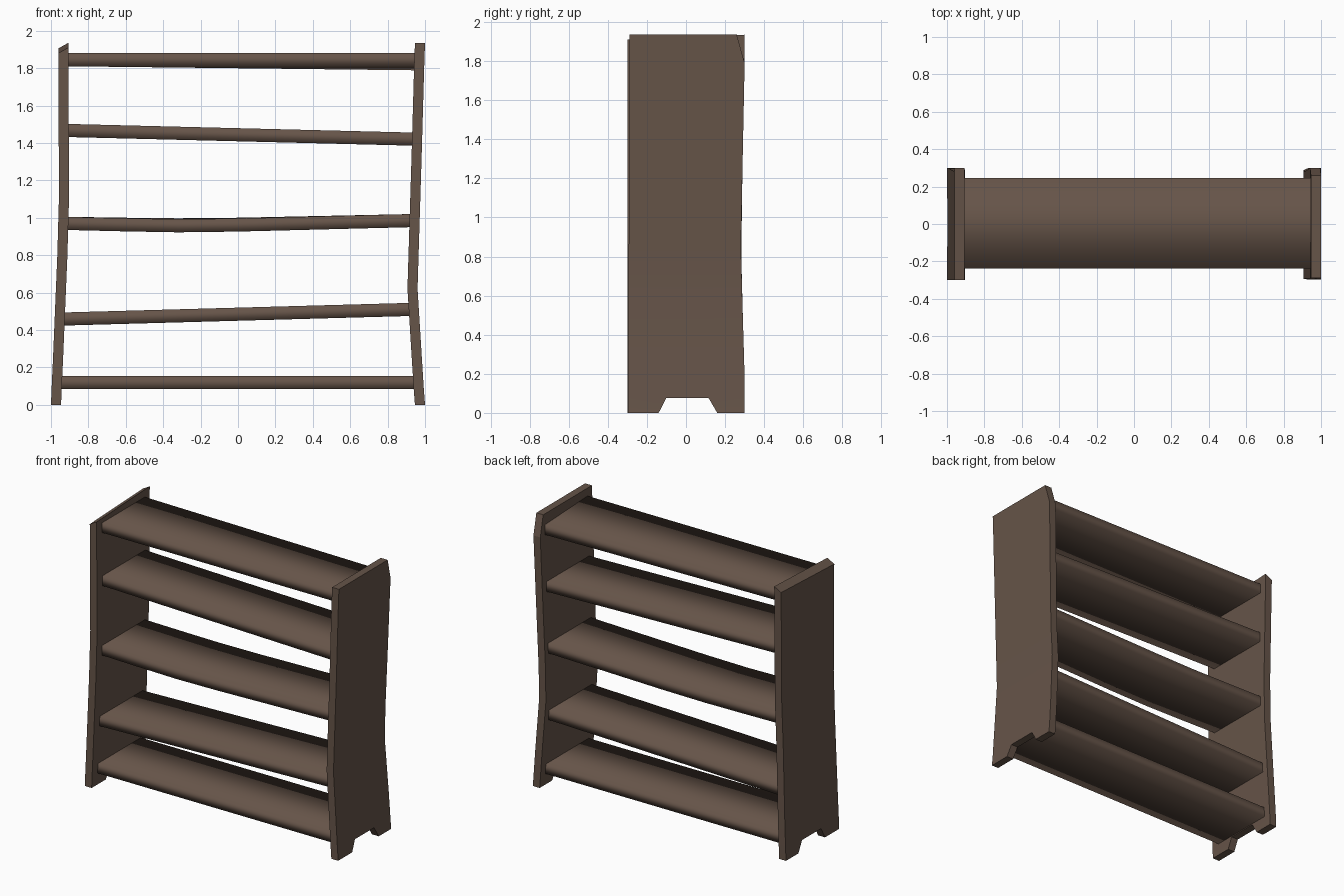
import bpy, bmesh, math

cube = bpy.data.objects.get("Cube")
if cube:
    bpy.data.objects.remove(cube, do_unlink=True)

wood = bpy.data.materials.new("dark_brown_wood")
wood.use_nodes = True
BROWN = (0.133, 0.089, 0.066, 1)
wood.diffuse_color = BROWN
wood.node_tree.nodes["Principled BSDF"].inputs["Base Color"].default_value = BROWN


def finish(name, bm, is_sharp):
    """Orient, shade and link a mesh; is_sharp picks the hard edges."""
    bmesh.ops.recalc_face_normals(bm, faces=bm.faces[:])
    for f in bm.faces:
        f.smooth = True
    for e in bm.edges:
        e.smooth = not is_sharp(e)
    mesh = bpy.data.meshes.new(name)
    bm.to_mesh(mesh)
    bm.free()
    mesh.materials.append(wood)
    bpy.context.collection.objects.link(bpy.data.objects.new(name, mesh))


def side_panel(name, rows, thickness, top_slope=None):
    """Bent board with a foot notch; rows are (z, outer x, front y, back y)."""
    bm = bmesh.new()
    grid = []
    for i, (z, x, front, back) in enumerate(rows):
        notch = (-0.14, 0.16) if i == 0 else (-0.10, 0.115)
        grid.append([bm.verts.new((x, y, z)) for y in (front, *notch, back)])
    for i in range(len(rows) - 1):
        for j in range(3):
            if i == 0 and j == 1:
                continue  # opening between the feet
            a, b = grid[i], grid[i + 1]
            bm.faces.new((a[j], a[j + 1], b[j + 1], b[j]))
    # the spare bottom edge never had a face, so the sheet is clean to extrude
    sheet = bmesh.ops.extrude_face_region(bm, geom=bm.faces[:], use_keep_orig=True)
    inner = [g for g in sheet["geom"] if isinstance(g, bmesh.types.BMVert)]
    bmesh.ops.translate(bm, verts=inner, vec=(thickness, 0, 0))
    if top_slope:
        top = rows[-1][0]
        for v in bm.verts:
            if v.co.z > top - 0.01:
                v.co.z -= top_slope(v.co.x, v.co.y)
    finish(name, bm, lambda e: e.calc_face_angle(math.pi) > math.radians(12))


def shelf(name, stations, thickness=0.07, y0=-0.238, y1=0.245):
    """Board lofted along x; stations are (x, front top z, back top z)."""
    bm = bmesh.new()
    rings = []
    for x, zf, zb in stations:
        section = ((y0, zf - thickness), (y1, zb - thickness), (y1, zb), (y0, zf))
        rings.append([bm.verts.new((x, y, z)) for y, z in section])
    for a, b in zip(rings, rings[1:]):
        for k in range(4):
            n = (k + 1) % 4
            bm.faces.new((a[k], a[n], b[n], b[k]))
    caps = [bm.faces.new(rings[0]), bm.faces.new(rings[-1])]
    ends = {e for f in caps for e in f.edges}
    finish(name, bm, lambda e: e in ends)


# Side boards
side_panel("right_side_panel", [
    (0, -1.0, -0.30, 0.30), (0.077, -0.997, -0.30, 0.30),
    (0.25, -0.989, -0.30, 0.297), (0.8, -0.966, -0.30, 0.283),
    (1.12, -0.957, -0.30, 0.287), (1.5, -0.959, -0.30, 0.293),
    (1.935, -0.961, -0.30, 0.30),
], 0.054, lambda x, y: (0.03 if x < -0.93 else 0) + 0.025 * (0.3 - y) / 0.6)

side_panel("left_side_panel", [
    (0, 1.0, -0.298, 0.30), (0.077, 0.994, -0.297, 0.30),
    (0.25, 0.983, -0.296, 0.298), (0.62, 0.96, -0.294, 0.287),
    (0.85, 0.967, -0.293, 0.281), (1.3, 0.981, -0.291, 0.29),
    (1.79, 0.995, -0.29, 0.30), (1.935, 1.0, -0.29, 0.26),
], -0.054)

# Shelves, bottom to top
shelf("bottom_shelf", [(-0.96, 0.153, 0.153), (0.96, 0.153, 0.153)])
shelf("lower_shelf", [(-0.95, 0.493, 0.493), (0.93, 0.545, 0.545)])
shelf("middle_shelf", [(-0.93, 1.005, 1.005), (-0.6, 0.997, 1.0),
                       (-0.32, 0.992, 0.997), (0, 0.996, 1.0),
                       (0.94, 1.02, 1.02)])
shelf("upper_shelf", [(-0.93, 1.502, 1.502), (0.95, 1.455, 1.455)])
shelf("top_shelf", [(-0.93, 1.88, 1.88), (0.97, 1.88, 1.858)])
